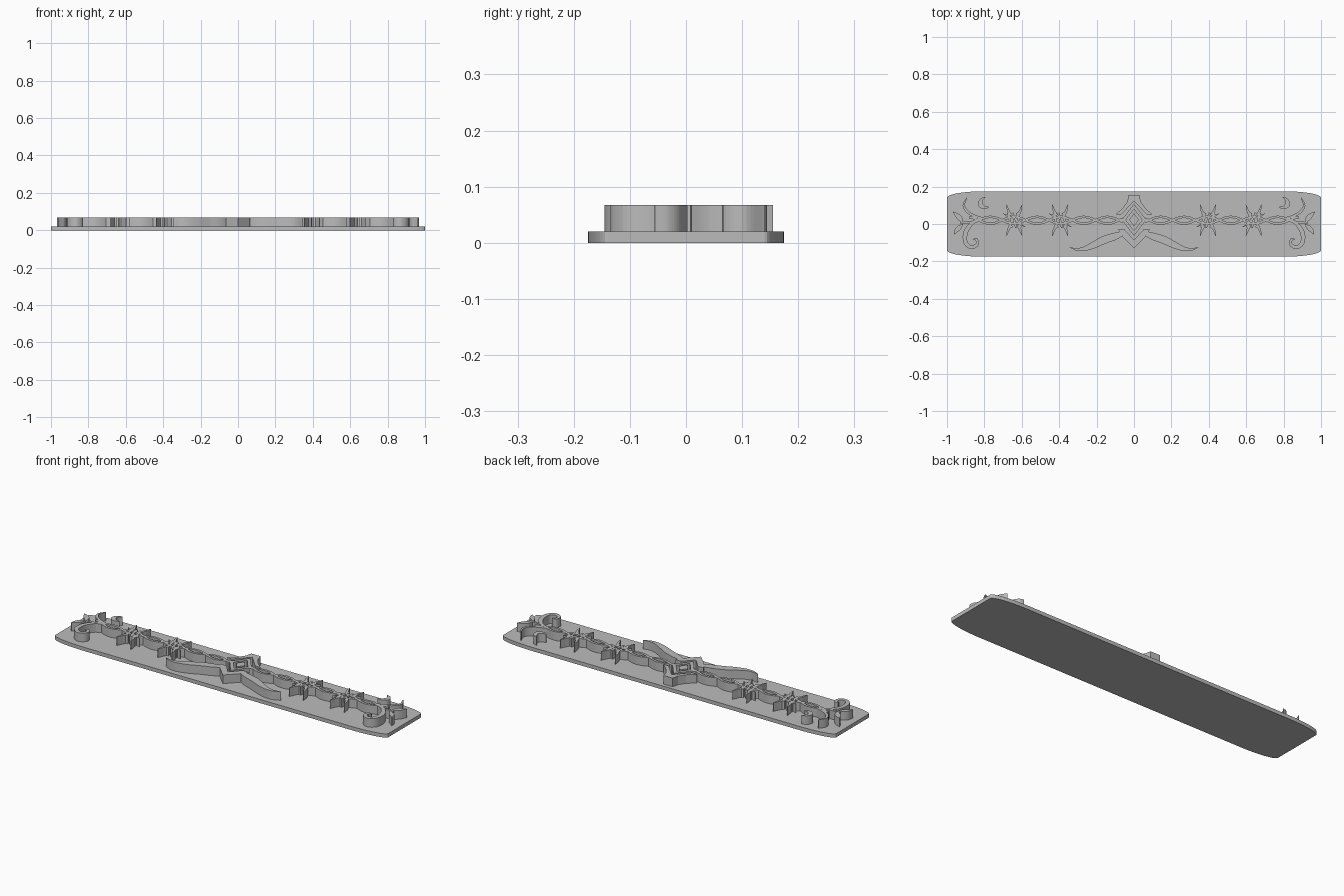
import bpy, bmesh, math
from mathutils import Vector

old = bpy.data.objects.get("Cube")
if old:
    bpy.data.objects.remove(old, do_unlink=True)

PLATE_TOP, RELIEF_TOP = 0.02, 0.067

grey = bpy.data.materials.new("grey")
grey.use_nodes = True
grey.diffuse_color = (0.5, 0.5, 0.5, 1)
grey.node_tree.nodes["Principled BSDF"].inputs["Base Color"].default_value = (0.5, 0.5, 0.5, 1)


def finish(name, bm, z0, z1, mirror):
    """Raise flat faces into a solid and mirror it across x if asked."""
    for v in bm.verts:
        v.co.z = z0
    res = bmesh.ops.extrude_face_region(bm, geom=bm.faces[:])
    for v in res["geom"]:
        if isinstance(v, bmesh.types.BMVert):
            v.co.z = z1
    bmesh.ops.recalc_face_normals(bm, faces=bm.faces[:])
    mesh = bpy.data.meshes.new(name)
    bm.to_mesh(mesh)
    bm.free()
    mesh.materials.append(grey)
    obj = bpy.data.objects.new(name, mesh)
    bpy.context.collection.objects.link(obj)
    if mirror:
        obj.modifiers.new("Mirror", 'MIRROR').use_mirror_merge = False
    return obj


def add_polygon(bm, pts):
    bm.faces.new([bm.verts.new((x, y, 0)) for x, y in pts])


def spline(pts, steps=6):
    """Smooth path through points of any dimension."""
    p = [Vector(q) for q in pts]
    p = [2 * p[0] - p[1]] + p + [2 * p[-1] - p[-2]]
    out = []
    for a, b, c, d in zip(p, p[1:], p[2:], p[3:]):
        for i in range(steps):
            t = i / steps
            out.append(0.5 * (2 * b + (c - a) * t + (2 * a - 5 * b + 4 * c - d) * t ** 2
                              + (3 * b - a - 3 * c + d) * t ** 3))
    return out + [p[-2]]


def add_ribbon(bm, path):
    """Flat strip along (x, y, width) points."""
    rows = []
    for i, p in enumerate(path):
        d = (path[min(i + 1, len(path) - 1)] - path[max(i - 1, 0)]).to_2d().normalized()
        n = Vector((-d.y, d.x)) * max(p[2], 0.002) / 2
        rows.append([bm.verts.new((p[0] + s * n.x, p[1] + s * n.y, 0)) for s in (1, -1)])
    for a, b in zip(rows, rows[1:]):
        bm.faces.new((a[0], a[1], b[1], b[0]))


def ribbons(name, paths, smooth=True):
    bm = bmesh.new()
    for path in paths:
        add_ribbon(bm, spline(path) if smooth else [Vector(p) for p in path])
    return finish(name, bm, PLATE_TOP - 0.005, RELIEF_TOP, True)


# Base plate with long soft corners
quarter = [(0.8 + 0.2 * math.sin(a), 0.14 + 0.035 * math.cos(a))
           for a in (math.pi / 2 * i / 12 for i in range(13))]
right = quarter + [(x, -y) for x, y in reversed(quarter)]
bm = bmesh.new()
add_polygon(bm, right + [(-x, y) for x, y in reversed(right)])
finish("base_plate", bm, 0, PLATE_TOP, False)

# Two twisted wire strands on each side
AXIS, HALF_WAVE = 0.02, 0.125
for name, sign in (("wire_strand_a", 1), ("wire_strand_b", -1)):
    path = [(0.06 + 0.82 * i / 80,
             AXIS + sign * 0.018 * math.sin(math.pi * (0.06 + 0.82 * i / 80 - 0.455) / HALF_WAVE),
             0.013) for i in range(81)]
    ribbons(name, [path], smooth=False)

# Barbs: slanted coils with pointed spikes
for name, cx in (("inner_barb", 0.395), ("outer_barb", 0.64)):
    paths = [[(cx + o - 0.01, AXIS - 0.04, 0.011), (cx + o + 0.01, AXIS + 0.04, 0.011)]
             for o in (-0.024, 0, 0.024)]
    for sx in (-1, 1):
        for sy in (-1, 1):
            paths.append([(cx + sx * 0.02, AXIS + sy * 0.025, 0.016),
                          (cx + sx * 0.034, AXIS + sy * 0.055, 0.012),
                          (cx + sx * 0.042, AXIS + sy * 0.085, 0.002)])
        paths.append([(cx + sx * 0.02, AXIS + sx * 0.015, 0.014),
                      (cx + sx * 0.06, AXIS + sx * 0.036, 0.002)])
    ribbons(name, paths, smooth=False)

# Scrolls at the ends
ribbons("lower_scroll", [[(0.82, 0.03, 0.01), (0.865, 0.005, 0.018), (0.9, -0.045, 0.024),
                          (0.9, -0.1, 0.022), (0.868, -0.125, 0.02), (0.838, -0.108, 0.018),
                          (0.842, -0.083, 0.014), (0.858, -0.082, 0.008)]])
ribbons("upper_scroll", [[(0.8, 0.03, 0.008), (0.845, 0.04, 0.013), (0.89, 0.065, 0.014),
                          (0.91, 0.1, 0.012), (0.893, 0.14, 0.003)]])
ribbons("curled_bud", [[(0.775, 0.09, 0.004), (0.8, 0.088, 0.018), (0.822, 0.105, 0.025),
                        (0.815, 0.13, 0.016), (0.795, 0.143, 0.003)]])

# Pointed leaves at the tips
ribbons("end_leaves", [
    [(0.915, 0.005, 0.004), (0.93, 0.03, 0.026), (0.948, 0.048, 0.022), (0.968, 0.066, 0.002)],
    [(0.915, 0.0, 0.004), (0.935, -0.02, 0.024), (0.95, -0.035, 0.02), (0.962, -0.056, 0.002)],
    [(0.87, 0.01, 0.008), (0.9, 0.008, 0.012), (0.93, 0.005, 0.006)]])

# Central diamond: open frame and solid core
bm = bmesh.new()
corners = [(0, 1), (1, 0), (0, -1), (-1, 0)]
loops = [[bm.verts.new((w * x, 0.022 + h * y, 0)) for x, y in corners]
         for w, h in ((0.066, 0.085), (0.044, 0.057))]
for i in range(4):
    j = (i + 1) % 4
    bm.faces.new((loops[0][i], loops[0][j], loops[1][j], loops[1][i]))
add_polygon(bm, [(0.026 * x, 0.022 + 0.035 * y) for x, y in corners])
finish("center_diamond", bm, PLATE_TOP - 0.005, RELIEF_TOP, False)

# Crest above the diamond
half = [(0.028, 0.155), (0.036, 0.12), (0.06, 0.085), (0.1, 0.05), (0.07, 0.048)]
bm = bmesh.new()
add_polygon(bm, half + [(0, 0.123)] + [(-x, y) for x, y in reversed(half)])
finish("crest", bm, PLATE_TOP - 0.005, RELIEF_TOP, False)

# Chevron below the diamond
bm = bmesh.new()
add_polygon(bm, [(0.085, -0.03), (0.06, -0.07), (0, -0.13), (-0.06, -0.07),
                 (-0.085, -0.03), (-0.05, -0.03), (0, -0.085), (0.05, -0.03)])
finish("chevron", bm, PLATE_TOP - 0.005, RELIEF_TOP, False)

# Sweeping wings
ribbons("wing", [[(0.05, -0.045, 0.02), (0.1, -0.065, 0.038), (0.16, -0.085, 0.042),
                  (0.215, -0.112, 0.036), (0.265, -0.132, 0.024), (0.305, -0.136, 0.014),
                  (0.345, -0.125, 0.002)]])
